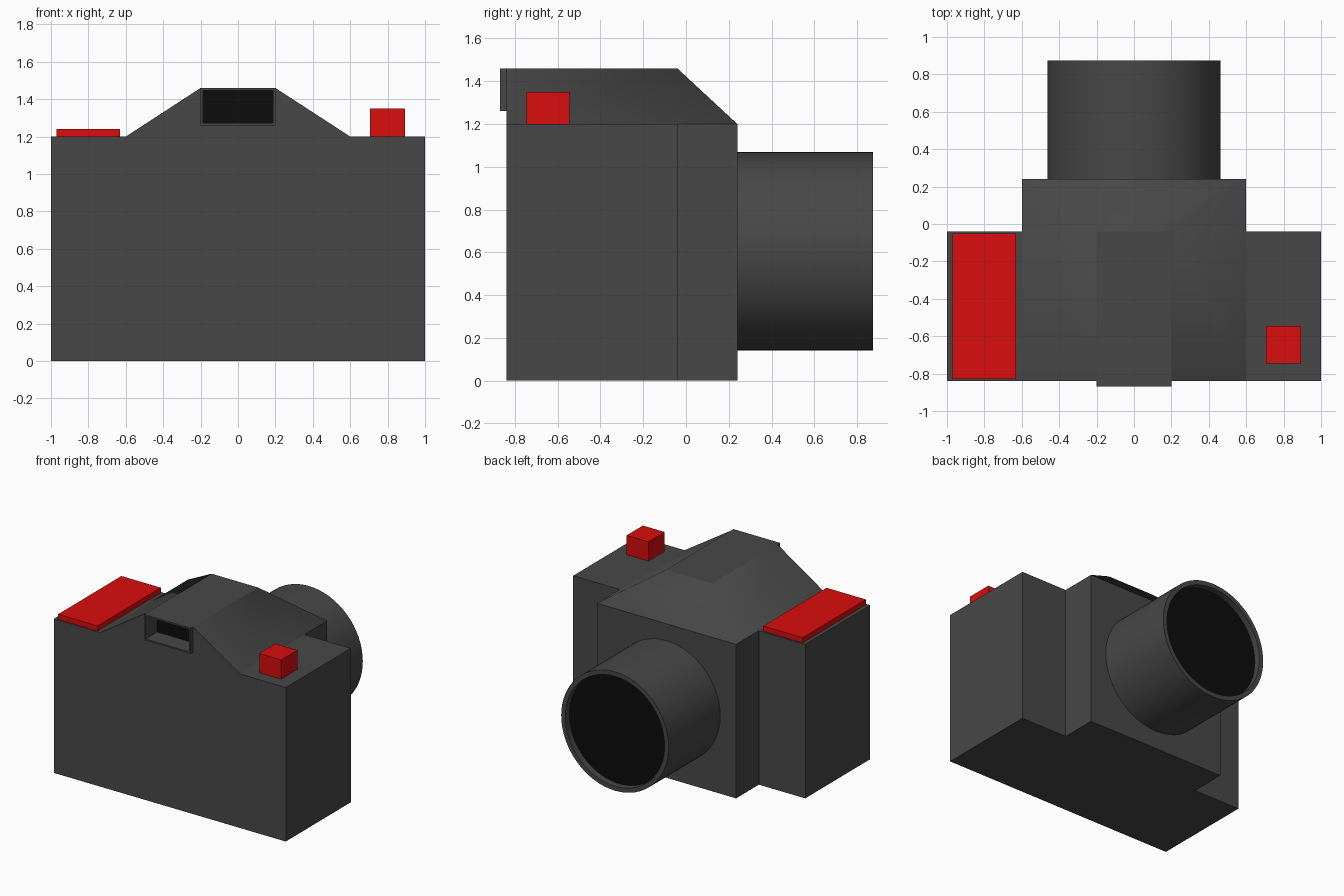
import bpy, bmesh, math
from mathutils import Vector, Matrix

if "Cube" in bpy.data.objects:
    bpy.data.objects.remove(bpy.data.objects["Cube"])


def material(name, rgb):
    m = bpy.data.materials.new(name)
    m.diffuse_color = (*rgb, 1)
    m.use_nodes = True
    m.node_tree.nodes["Principled BSDF"].inputs["Base Color"].default_value = m.diffuse_color
    return m


GREY = material("charcoal grey", (0.064, 0.064, 0.064))
BLACK = material("black", (0.004, 0.004, 0.004))
RED = material("red", (0.7, 0.004, 0.004))


def finish(name, bm, mats, smooth=None):
    mesh = bpy.data.meshes.new(name)
    bm.to_mesh(mesh)
    bm.free()
    ob = bpy.data.objects.new(name, mesh)
    bpy.context.collection.objects.link(ob)
    for m in mats:
        mesh.materials.append(m)
    if smooth:
        bpy.ops.object.select_all(action='DESELECT')
        ob.select_set(True)
        bpy.context.view_layer.objects.active = ob
        bpy.ops.object.shade_smooth_by_angle(angle=math.radians(smooth))
    return ob


def box_bm(lo, hi):
    lo, hi = Vector(lo), Vector(hi)
    bm = bmesh.new()
    mat = Matrix.Translation((lo + hi) / 2) @ Matrix.Diagonal((*(hi - lo), 1))
    bmesh.ops.create_cube(bm, size=1, matrix=mat)
    return bm


def recess(bm, direction, rim, depth):
    """Inset the face pointing along direction, sink it and paint it black."""
    bm.normal_update()
    d = Vector(direction)
    face = max(bm.faces, key=lambda f: f.normal.dot(d))
    bmesh.ops.inset_region(bm, faces=[face], thickness=rim)
    bmesh.ops.inset_region(bm, faces=[face], thickness=0.0002)
    bmesh.ops.translate(bm, verts=face.verts[:], vec=-depth * d)
    face.material_index = 1


# Body: T-shaped plan, extruded upwards
half = [(1, -0.84), (1, -0.04), (0.6, -0.04), (0.6, 0.24)]
plan = half + [(-x, y) for x, y in reversed(half)]
bm = bmesh.new()
base = bm.faces.new([bm.verts.new((x, y, 0)) for x, y in plan])
top = bmesh.ops.extrude_face_region(bm, geom=[base], use_keep_orig=True)["geom"]
bmesh.ops.translate(bm, vec=(0, 0, 1.2),
                    verts=[v for v in top if isinstance(v, bmesh.types.BMVert)])
bmesh.ops.recalc_face_normals(bm, faces=bm.faces[:])
finish("body", bm, [GREY])

# Hipped roof; the viewfinder housing fills its open top
bm = bmesh.new()
side = [(0.6, -0.84, 1.2), (0.6, 0.24, 1.2), (0.2, -0.04, 1.46), (0.2, -0.84, 1.46)]
r = [bm.verts.new(p) for p in side]
l = [bm.verts.new((-x, y, z)) for x, y, z in side]
notch = [bm.verts.new((s * 0.2, -0.84, 1.26)) for s in (1, -1)]
bm.faces.new(r)
bm.faces.new(l[::-1])
bm.faces.new((r[1], l[1], l[2], r[2]))
bm.faces.new((l[0], r[0], r[3], notch[0], notch[1], l[3]))
finish("roof", bm, [GREY], 60)

# Viewfinder housing with a dark recessed window
bm = box_bm((-0.2, -0.87, 1.26), (0.2, -0.04, 1.46))
recess(bm, (0, -1, 0), 0.018, 0.14)
finish("viewfinder", bm, [GREY, BLACK])

# Lens barrel with a thin rim and dark glass
bm = bmesh.new()
bmesh.ops.create_cone(bm, cap_ends=True, segments=64, radius1=0.463, radius2=0.463,
                      depth=0.635,
                      matrix=Matrix.Translation((0, 0.5575, 0.605))
                      @ Matrix.Rotation(math.pi / 2, 4, 'X'))
recess(bm, (0, 1, 0), 0.035, 0.05)
finish("lens", bm, [GREY, BLACK], 30)

# Red top plate and shutter button
finish("top_plate", box_bm((-0.97, -0.83, 1.2), (-0.63, -0.05, 1.24)), [RED])
finish("shutter_button", box_bm((0.705, -0.745, 1.2), (0.893, -0.545, 1.35)), [RED])
